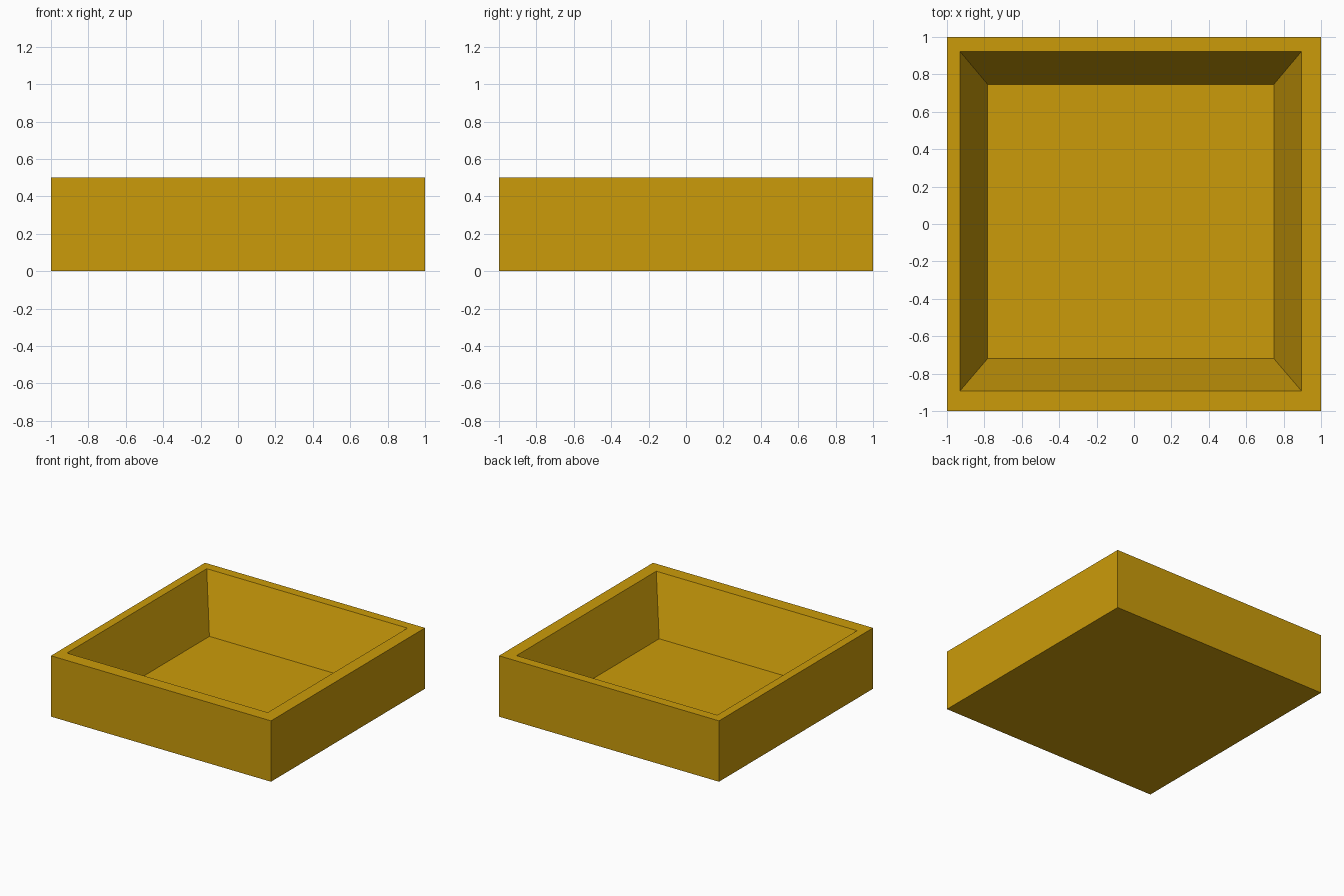
import bpy, bmesh

if "Cube" in bpy.data.objects:
    bpy.data.objects.remove(bpy.data.objects["Cube"])


def ring(bm, x0, x1, y0, y1, z):
    return [bm.verts.new((x, y, z)) for x, y in ((x0, y0), (x1, y0), (x1, y1), (x0, y1))]


bm = bmesh.new()

# Rectangles from the underside, up the outer wall, over the rim, down to the tray floor
rings = [
    ring(bm, -1, 1, -1, 1, 0),
    ring(bm, -1, 1, -1, 1, 0.5),
    ring(bm, -0.93, 0.895, -0.892, 0.922, 0.5),
    ring(bm, -0.783, 0.748, -0.72, 0.747, 0.05),
]
for a, b in zip(rings, rings[1:]):
    for i in range(4):
        j = (i + 1) % 4
        bm.faces.new((a[i], a[j], b[j], b[i]))

# Underside and inner floor
bm.faces.new(rings[0][::-1])
bm.faces.new(rings[-1])
bmesh.ops.recalc_face_normals(bm, faces=bm.faces)

mesh = bpy.data.meshes.new("tray")
bm.to_mesh(mesh)
bm.free()
tray = bpy.data.objects.new("tray", mesh)
bpy.context.collection.objects.link(tray)

# Mustard yellow finish
mat = bpy.data.materials.new("mustard")
mat.diffuse_color = (0.60, 0.33, 0.003, 1)
mat.use_nodes = True
mat.node_tree.nodes["Principled BSDF"].inputs["Base Color"].default_value = mat.diffuse_color
mesh.materials.append(mat)
